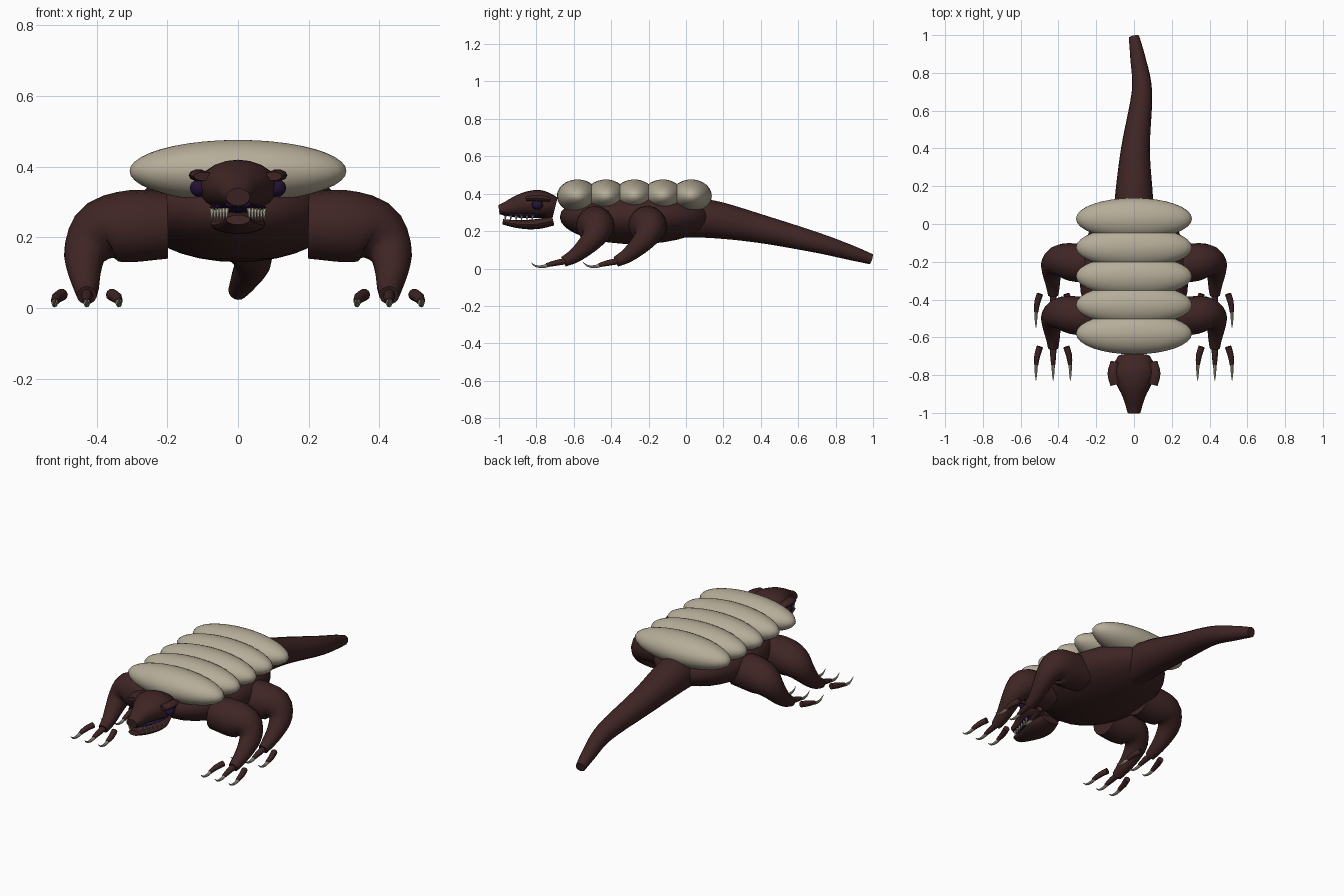
import bpy, bmesh, math
from mathutils import Vector, Matrix

cube = bpy.data.objects.get("Cube")
if cube:
    bpy.data.objects.remove(cube, do_unlink=True)


def material(name, rgb):
    m = bpy.data.materials.new(name)
    m.use_nodes = True
    m.diffuse_color = (*rgb, 1)
    m.node_tree.nodes["Principled BSDF"].inputs["Base Color"].default_value = (*rgb, 1)
    return m


HIDE = material("dark brown hide", (0.05, 0.018, 0.018))
SHELL = material("pale shell", (0.47, 0.42, 0.32))
BONE = material("claw bone", (0.5, 0.46, 0.36))
PURPLE = material("dark purple", (0.018, 0.006, 0.035))


def finish(name, bm, mat, angle=40):
    bmesh.ops.recalc_face_normals(bm, faces=bm.faces[:])
    mesh = bpy.data.meshes.new(name)
    bm.to_mesh(mesh)
    bm.free()
    mesh.materials.append(mat)
    ob = bpy.data.objects.new(name, mesh)
    bpy.context.collection.objects.link(ob)
    bpy.ops.object.select_all(action='DESELECT')
    ob.select_set(True)
    bpy.context.view_layer.objects.active = ob
    bpy.ops.object.shade_smooth_by_angle(angle=math.radians(angle))
    return ob


def ellipsoid(name, centre, radii, mat, segments=28, rings=16):
    bm = bmesh.new()
    bmesh.ops.create_uvsphere(bm, u_segments=segments, v_segments=rings, radius=1,
                              matrix=Matrix.Translation(centre) @ Matrix.Diagonal((*radii, 1)))
    return finish(name, bm, mat)


def resample(rows, steps):
    """Catmull-Rom curve through rows of position and radii."""
    rows = [Vector(r) for r in rows]
    ext = [2 * rows[0] - rows[1]] + rows + [2 * rows[-1] - rows[-2]]
    out = []
    for a, b, c, d in zip(ext, ext[1:], ext[2:], ext[3:]):
        for i in range(steps):
            t = i / steps
            out.append(b + (c - a) * (t / 2) + (2 * a - 5 * b + 4 * c - d) * (t * t / 2)
                       + (3 * b - a - 3 * c + d) * (t ** 3 / 2))
    return out + [rows[-1]]


def loft(name, rows, mat, steps=4, sides=16):
    """Rows are x, y, z, radius or x, y, z, side radius, upright radius."""
    rows = resample([r if len(r) == 5 else (*r, r[3]) for r in rows], steps)
    pts = [Vector(r[:3]) for r in rows]
    bm = bmesh.new()
    rings, side = [], None
    for i, r in enumerate(rows):
        t = (pts[min(i + 1, len(pts) - 1)] - pts[max(i - 1, 0)]).normalized()
        side = t.cross((0, 0, 1)) if side is None else side - t * side.dot(t)
        side.normalize()
        up = side.cross(t)
        rings.append([bm.verts.new(pts[i] + side * (math.cos(a) * r[3]) + up * (math.sin(a) * r[4]))
                      for a in (2 * math.pi * k / sides for k in range(sides))])
    for a, b in zip(rings, rings[1:]):
        for k in range(sides):
            n = (k + 1) % sides
            bm.faces.new((a[k], a[n], b[n], b[k]))
    bm.faces.new(rings[0])
    bm.faces.new(rings[-1])
    return finish(name, bm, mat)


# Trunk and five shell bands
ellipsoid("body", (0, -0.27, 0.275), (0.29, 0.405, 0.145), HIDE)
for i in range(5):
    ellipsoid(f"shell_band_{i + 1}", (0, -0.58 + i * 0.152, 0.388), (0.307, 0.11, 0.088), SHELL, 32, 20)

# Tail
loft("tail", [(0, 0, 0.27, 0.105), (0, 0.15, 0.262, 0.1), (0.008, 0.4, 0.212, 0.076),
              (0.042, 0.7, 0.138, 0.054), (0.02, 0.88, 0.085, 0.04), (0, 0.99, 0.05, 0.028)],
     HIDE, steps=5)

# Head
loft("skull", [(0, -0.7, 0.325, 0.085, 0.055), (0, -0.74, 0.335, 0.105, 0.068),
               (0, -0.79, 0.345, 0.112, 0.075), (0, -0.85, 0.343, 0.092, 0.068),
               (0, -0.91, 0.332, 0.062, 0.053), (0, -0.96, 0.32, 0.045, 0.038),
               (0, -1, 0.314, 0.034, 0.025)], HIDE, sides=20)
loft("lower_jaw", [(0, -0.71, 0.255, 0.06, 0.025), (0, -0.78, 0.24, 0.078, 0.027),
                   (0, -0.85, 0.235, 0.07, 0.025), (0, -0.92, 0.24, 0.05, 0.02),
                   (0, -0.98, 0.25, 0.034, 0.014)], HIDE)
loft("upper_gum", [(0, -0.75, 0.286, 0.075, 0.012), (0, -0.82, 0.284, 0.08, 0.014),
                   (0, -0.9, 0.285, 0.058, 0.013), (0, -0.985, 0.295, 0.036, 0.009)], PURPLE)

for s, label in ((1, "left"), (-1, "right")):
    ellipsoid(f"{label}_eye", (s * 0.11, -0.795, 0.34), (0.026, 0.03, 0.025), PURPLE, 16, 10)
    loft(f"{label}_brow", [(s * 0.098, -0.85, 0.373, 0.028, 0.013), (s * 0.112, -0.79, 0.376, 0.028, 0.017),
                           (s * 0.1, -0.73, 0.37, 0.024, 0.013)], HIDE, steps=3, sides=10)

    # Teeth along the edge of the mouth
    for i in range(6):
        f = i / 5
        x, y = s * (0.074 - 0.042 * f), -0.82 - 0.145 * f
        loft(f"{label}_upper_tooth_{i + 1}", [(x, y, 0.283, 0.008), (x, y - 0.003, 0.25, 0.001)],
             BONE, steps=1, sides=6)
        if i < 5:
            y -= 0.014
            loft(f"{label}_lower_tooth_{i + 1}", [(x * 0.88, y, 0.248, 0.007), (x * 0.88, y, 0.276, 0.001)],
                 BONE, steps=1, sides=6)

    # Legs with three separate clawed toes each
    for end, dy in (("front", 0), ("hind", 0.28)):
        leg = [(0.2, -0.485, 0.235, 0.095), (0.3, -0.485, 0.232, 0.102), (0.385, -0.475, 0.217, 0.09),
               (0.43, -0.495, 0.165, 0.064), (0.435, -0.545, 0.11, 0.049),
               (0.43, -0.6, 0.065, 0.038), (0.428, -0.655, 0.036, 0.028)]
        loft(f"{label}_{end}_leg", [(s * x, y + dy, z, r) for x, y, z, r in leg], HIDE, steps=3)
        for n, (name, spread) in enumerate((("inner", -1), ("middle", 0), ("outer", 1))):
            def at(k, y, z, r):
                return (s * (0.428 + spread * k), y + dy, z, r)
            loft(f"{label}_{end}_{name}_toe", [at(0.07, -0.65, 0.038, 0.017), at(0.084, -0.695, 0.03, 0.016),
                                               at(0.09, -0.745, 0.018, 0.011)], HIDE, steps=2, sides=10)
            loft(f"{label}_{end}_{name}_claw", [at(0.09, -0.735, 0.018, 0.01), at(0.091, -0.77, 0.01, 0.008),
                                                at(0.091, -0.805, 0.014, 0.005), at(0.091, -0.83, 0.033, 0.001)],
                 BONE, steps=3, sides=8)
